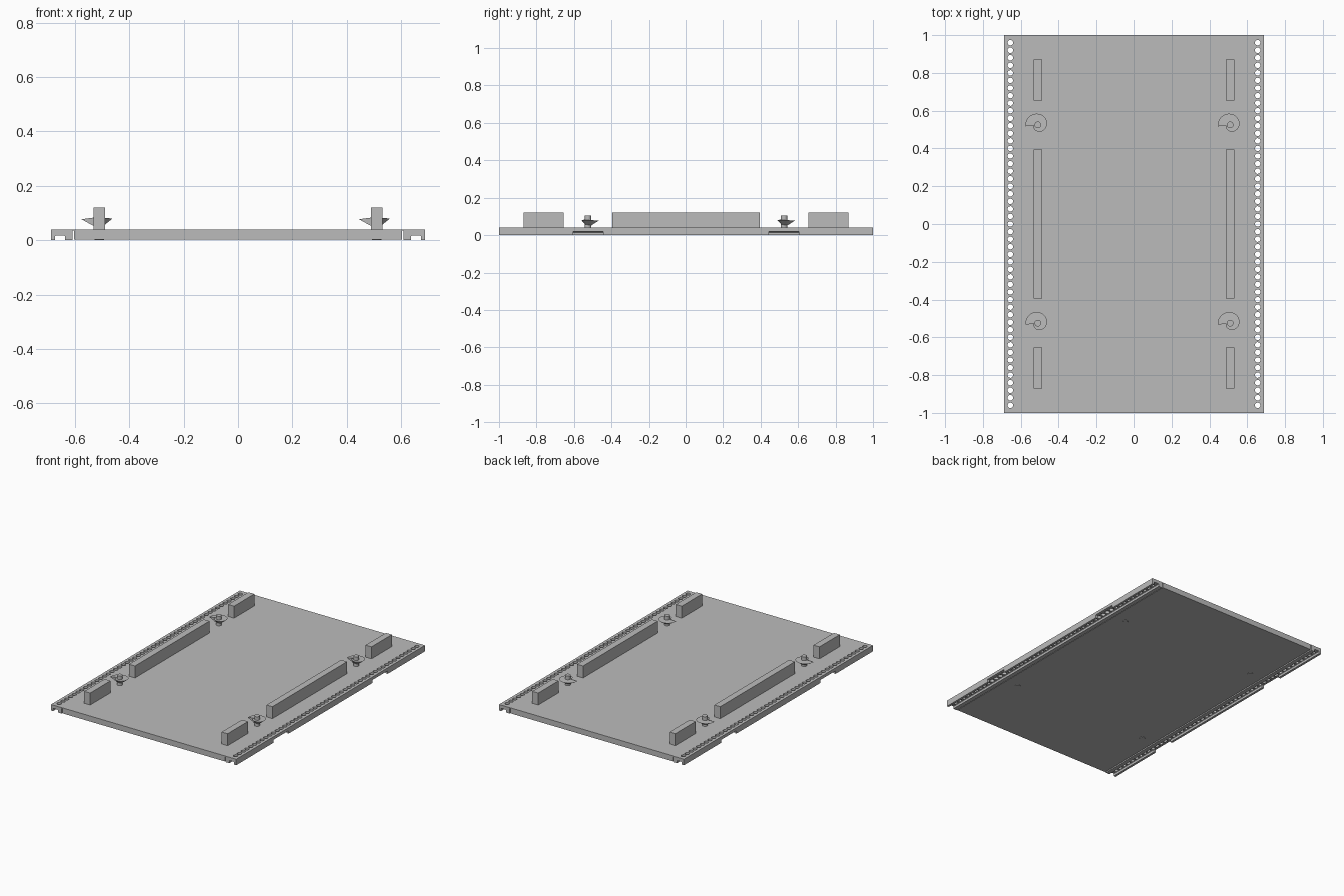
import bpy, bmesh
from math import cos, sin, pi, radians
from mathutils import Matrix, Vector

cube = bpy.data.objects.get("Cube")
if cube:
    bpy.data.objects.remove(cube, do_unlink=True)

grey = bpy.data.materials.new("plain grey")
grey.use_nodes = True
COLOUR = (0.5, 0.5, 0.5, 1)
grey.diffuse_color = COLOUR
grey.node_tree.nodes["Principled BSDF"].inputs["Base Color"].default_value = COLOUR


def finish(bm, name, smooth=False):
    bmesh.ops.recalc_face_normals(bm, faces=bm.faces)
    mesh = bpy.data.meshes.new(name)
    bm.to_mesh(mesh)
    bm.free()
    mesh.materials.append(grey)
    obj = bpy.data.objects.new(name, mesh)
    bpy.context.collection.objects.link(obj)
    if smooth:
        bpy.ops.object.select_all(action='DESELECT')
        obj.select_set(True)
        bpy.context.view_layer.objects.active = obj
        bpy.ops.object.shade_smooth_by_angle(angle=radians(30))
    return obj


def add_box(bm, x0, x1, y0, y1, z0, z1):
    centre = Vector((x0 + x1, y0 + y1, z0 + z1)) / 2
    scale = Matrix.Diagonal((x1 - x0, y1 - y0, z1 - z0, 1))
    bmesh.ops.create_cube(bm, size=1, matrix=Matrix.Translation(centre) @ scale)


def add_cylinder(bm, x, y, z0, z1, radius, sides):
    bmesh.ops.create_cone(bm, cap_ends=True, segments=sides, radius1=radius, radius2=radius,
                          depth=z1 - z0, matrix=Matrix.Translation((x, y, (z0 + z1) / 2)))


# Base plate: one cross-section with a slot and a channelled rail on each side
half = [(0.602, 0.003), (0.602, 0.035), (0.608, 0.035), (0.608, 0), (0.636, 0), (0.636, 0.015),
        (0.639, 0.018), (0.669, 0.018), (0.672, 0.015), (0.672, 0), (0.687, 0), (0.687, 0.04)]
outline = half + [(-x, z) for x, z in reversed(half)]
bm = bmesh.new()
end = bm.faces.new([bm.verts.new((x, -1, z)) for x, z in outline])
moved = bmesh.ops.extrude_face_region(bm, geom=[end], use_keep_orig=True)["geom"]
bmesh.ops.translate(bm, vec=(0, 2, 0), verts=[v for v in moved if isinstance(v, bmesh.types.BMVert)])
plate = finish(bm, "base_plate")

# Rows of rail holes and the notches in the outer rail walls
bm = bmesh.new()
for side in (-1, 1):
    for i in range(49):
        add_cylinder(bm, side * 0.655, (i - 24) * 0.04, 0.008, 0.06, 0.0145, 16)
    for y in (-0.525, 0.525):
        x0, x1 = sorted((side * 0.67, side * 0.72))
        add_box(bm, x0, x1, y - 0.08, y + 0.08, -0.02, 0.02)
cutter = finish(bm, "hole_cutter")
cutter.hide_render = True
cut = plate.modifiers.new("holes", 'BOOLEAN')
cut.operation = 'DIFFERENCE'
cut.solver = 'EXACT'
cut.object = cutter
bpy.context.view_layer.objects.active = plate
bpy.ops.object.modifier_apply(modifier=cut.name)
bpy.data.objects.remove(cutter, do_unlink=True)

# Guide blocks on both sides
for side, label in ((-1, "right"), (1, "left")):
    for y0, y1, place in ((-0.87, -0.655, "front"), (-0.395, 0.395, "middle"), (0.655, 0.87, "back")):
        bm = bmesh.new()
        add_box(bm, side * 0.51 - 0.022, side * 0.51 + 0.022, y0, y1, 0.04, 0.12)
        finish(bm, f"{place}_{label}_guide_block")


# Spiral cam: radius shrinks clockwise from the tip, tapering down to the peg
def spiral_cam(x, y, name):
    bm = bmesh.new()
    steps = 28
    rim = []
    for i in range(steps + 1):
        t = i / steps
        a = radians(187) - t * 2 * pi
        r = 0.066 - 0.044 * t ** 1.4
        rim.append(bm.verts.new((x + r * cos(a), y + r * sin(a), 0.077 + 0.006 * t)))
    top = bm.verts.new((x, y, 0.08))
    bottom = bm.verts.new((x, y, 0.041))
    for a, b in zip(rim, rim[1:]):
        bm.faces.new((top, a, b))
        bm.faces.new((bottom, b, a))
    bm.faces.new((top, rim[-1], bottom, rim[0]))
    finish(bm, name)


for x, label in ((-0.51, "right"), (0.51, "left")):
    for y, place in ((-0.525, "front"), (0.525, "back")):
        spiral_cam(x, y, f"{place}_{label}_spiral_cam")
        bm = bmesh.new()
        add_cylinder(bm, x, y, 0, 0.104, 0.0175, 20)
        finish(bm, f"{place}_{label}_peg", smooth=True)
